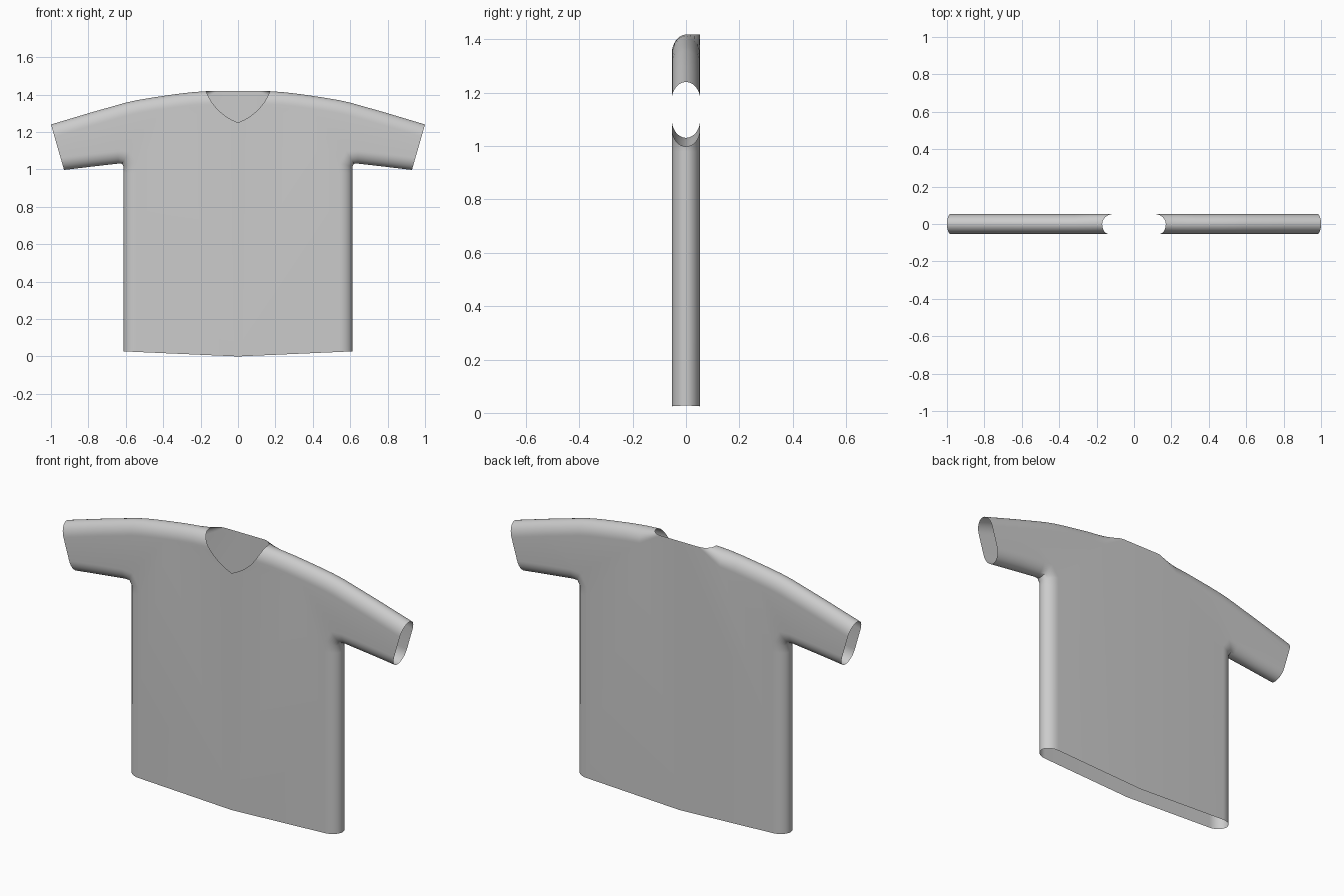
import bpy, bmesh, math
from mathutils import Vector

if "Cube" in bpy.data.objects:
    bpy.data.objects.remove(bpy.data.objects["Cube"], do_unlink=True)

HALF = 0.053      # half the thickness of the shirt
ROUND = 0.068     # width of the rounded border along the seams
ROWS = 10

# Left half of the outline, as two seams
SHOULDER = [Vector(p) for p in [(0.17, 1.418), (0.24, 1.413), (0.32, 1.404), (0.39, 1.394),
                                (0.47, 1.382), (0.54, 1.37), (0.6, 1.357), (0.8, 1.3), (1.0, 1.24)]]
SIDE = [Vector(p) for p in [(0.93, 0.997), (0.78, 1.015), (0.64, 1.031), (0.62, 1.03),
                            (0.611, 1.015), (0.611, 0.98), (0.611, 0.5), (0.611, 0.027)]]
HEM_MIDDLE = Vector((0, 0))
CUFF = (SIDE[0] - SHOULDER[-1]).normalized()
HEM = (HEM_MIDDLE - SIDE[-1]).normalized()


def neck(t):
    """Curve of the front neckline, from shoulder to middle."""
    a, b, c = SHOULDER[0], Vector((0.125, 1.3)), Vector((0, 1.25))
    return a * (1 - t) ** 2 + b * 2 * t * (1 - t) + c * t * t


def inset(chain, d, first, last):
    """Move a seam inwards by d; its end points slide along the openings."""
    row = [first]
    for a, p, b in zip(chain, chain[1:], chain[2:]):
        n1, n2 = [Vector((v.y, -v.x)).normalized() for v in (p - a, b - p)]
        n = (n1 + n2).normalized()
        row.append(p + n * d / n.dot(n1))
    return row + [last]


def build_panel(bm, side):
    """One half panel: rounded borders and a flat middle. side is -1 front, 1 back."""
    tops, sides = [], []
    for k in range(ROWS + 1):
        angle = math.pi / 2 * k / ROWS
        f = 1 - math.cos(angle)
        d, y = ROUND * f, side * HALF * math.sin(angle)
        start = neck(0.32 * f) if side < 0 else SHOULDER[0] - Vector((0.06 * f, 0))
        top = inset(SHOULDER, d, start, SHOULDER[-1] + CUFF * d)
        low = inset(SIDE, d, SIDE[0] - CUFF * d, SIDE[-1] + HEM * d)
        for rows, pts in ((tops, top), (sides, low)):
            rows.append([bm.verts.new((p.x, y, p.y)) for p in pts])
    for rows in (tops, sides):
        for r, s in zip(rows, rows[1:]):
            for i in range(len(r) - 1):
                bm.faces.new((r[i], r[i + 1], s[i + 1], s[i]))
    # Flat middle, closed along the centre line and the neckline
    if side < 0:
        collar = [neck(1 - 0.68 * i / 10) for i in range(10)]
    else:
        collar = [Vector((0, SHOULDER[0].y))]
    centre = [bm.verts.new((p.x, side * HALF, p.y)) for p in [HEM_MIDDLE] + collar]
    bm.faces.new(tops[-1] + sides[-1] + centre)


bm = bmesh.new()
for side in (-1, 1):
    build_panel(bm, side)
bmesh.ops.remove_doubles(bm, verts=bm.verts, dist=1e-5)
bmesh.ops.recalc_face_normals(bm, faces=bm.faces)
# Make sure the front faces outwards
front = max(bm.faces, key=lambda f: f.calc_area() * (f.calc_center_median().y < 0))
if front.normal.y > 0:
    bmesh.ops.reverse_faces(bm, faces=bm.faces)
mesh = bpy.data.meshes.new("shirt")
bm.to_mesh(mesh)
bm.free()

shirt = bpy.data.objects.new("shirt", mesh)
bpy.context.collection.objects.link(shirt)
mirror = shirt.modifiers.new("mirror", 'MIRROR')
mirror.use_clip = True

# Plain fabric colour
fabric = bpy.data.materials.new("grey fabric")
fabric.use_nodes = True
colour = (0.6, 0.6, 0.6, 1)
fabric.diffuse_color = colour
fabric.node_tree.nodes["Principled BSDF"].inputs["Base Color"].default_value = colour
mesh.materials.append(fabric)

bpy.context.view_layer.objects.active = shirt
shirt.select_set(True)
bpy.ops.object.modifier_apply(modifier="mirror")
bpy.ops.object.shade_smooth_by_angle(angle=math.radians(40))
